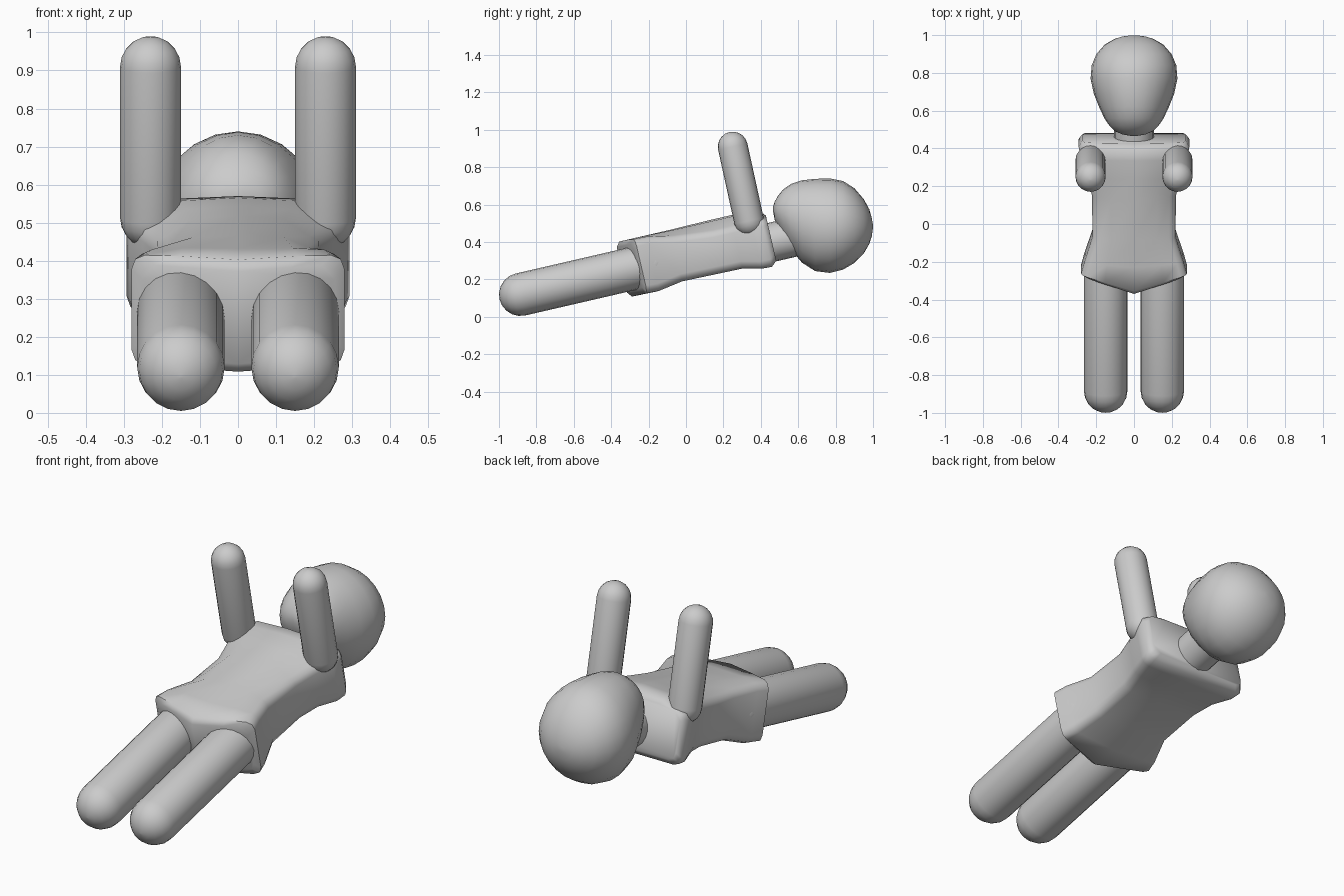
import bpy, bmesh, math
from mathutils import Vector

if "Cube" in bpy.data.objects:
    bpy.data.objects.remove(bpy.data.objects["Cube"])

ANG = math.radians(13)
C, S = math.cos(ANG), math.sin(ANG)


def body(x, u, v):
    """Point in the tilted body frame: u toward the head, v toward the chest."""
    return Vector((x, u * C - v * S, 0.324 + u * S + v * C))


def finish(name, bm, angle=40):
    bmesh.ops.recalc_face_normals(bm, faces=bm.faces)
    me = bpy.data.meshes.new(name)
    bm.to_mesh(me)
    bm.free()
    ob = bpy.data.objects.new(name, me)
    bpy.context.collection.objects.link(ob)
    bpy.ops.object.select_all(action='DESELECT')
    ob.select_set(True)
    bpy.context.view_layer.objects.active = ob
    bpy.ops.object.shade_smooth_by_angle(angle=math.radians(angle))


def loft(name, rings, angle=40):
    bm = bmesh.new()
    loops = [[bm.verts.new(p) for p in r] for r in rings]
    n = len(loops[0])
    for a, b in zip(loops, loops[1:]):
        for i in range(n):
            j = (i + 1) % n
            bm.faces.new((a[i], a[j], b[j], b[i]))
    bm.faces.new(loops[0])
    bm.faces.new(loops[-1])
    finish(name, bm, angle)


def capsule(name, a, b, r, caps=True, seg=20):
    a, b = Vector(a), Vector(b)
    d = (b - a).normalized()
    side = Vector((1, 0, 0))
    up = d.cross(side)
    steps = [math.radians(t) for t in (-88, -72, -54, -36, -18, 0)] if caps else [0]
    stations = [(a, t) for t in steps] + [(b, -t) for t in reversed(steps)]
    rings = []
    for c, t in stations:
        rr = r * math.cos(t)
        rings.append([c + d * r * math.sin(t)
                      + side * rr * math.cos(2 * math.pi * i / seg)
                      + up * rr * math.sin(2 * math.pi * i / seg) for i in range(seg)])
    loft(name, rings)


# Torso: u, half width, chest height at centre, at side, back, V-shaped hem depth
stations = [
    (-.265, .255, .130, .130, -.120, .085),
    (-.245, .280, .157, .152, -.145, .085),
    (-.180, .262, .157, .150, -.148, .02),
    (-.050, .220, .157, .125, -.126, 0),
    (.170, .222, .160, .105, -.130, 0),
    (.280, .250, .160, .105, -.132, 0),
    (.380, .285, .160, .105, -.156, 0),
    (.435, .293, .152, .105, -.158, 0),
    (.465, .275, .115, .100, -.132, 0),
]
rings = []
for u, w, tc, ts, bk, vee in stations:
    half = [(w * .55, tc - (tc - ts) * .15), (w - .035, ts), (w - .01, ts - .012),
            (w, ts - .04), (w, bk + .04), (w - .01, bk + .012), (w - .04, bk)]
    prof = [(0, tc)] + half + [(0, bk)] + [(-x, v) for x, v in reversed(half)]
    rings.append([body(x, u - vee * (1 - abs(x) / w), v) for x, v in prof])
loft("torso", rings, 60)

# Limbs
for s, side in ((-1, "left"), (1, "right")):
    capsule(side + "_leg", body(.15 * s, -.908, 0), body(.15 * s, -.2, 0), .115)
    capsule(side + "_arm", (.23 * s, .25, .91), (.23 * s, .337, .513), .08)

# Neck
capsule("neck", body(0, .38, -.03), body(0, .66, -.03), .105, caps=False)

# Head: y, lower z, upper z, half width
sections = [
    (.466, .560, .590, .015), (.474, .520, .615, .06), (.49, .485, .645, .098),
    (.52, .425, .682, .130), (.56, .360, .710, .157), (.62, .290, .730, .185),
    (.69, .245, .738, .213), (.77, .235, .740, .230), (.84, .253, .726, .224),
    (.90, .288, .688, .199), (.95, .338, .630, .155), (.98, .390, .575, .103),
    (.993, .430, .530, .06), (.999, .470, .495, .015),
]
N = 24
loft("head", [[Vector((w * math.cos(2 * math.pi * i / N), y,
                       (lo + hi) / 2 + (hi - lo) / 2 * math.sin(2 * math.pi * i / N)))
               for i in range(N)] for y, lo, hi, w in sections], 60)
